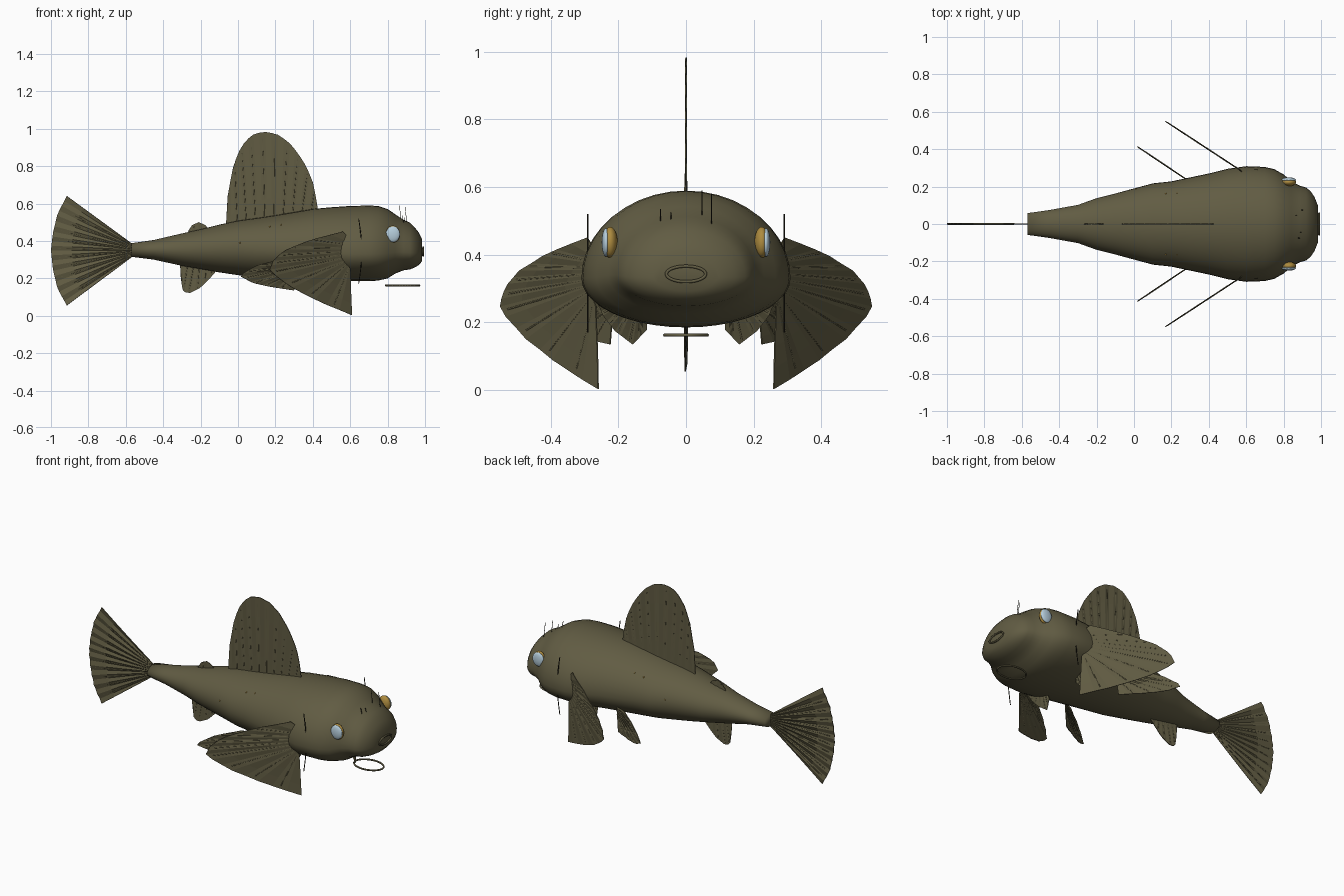
import bpy, bmesh, math
from mathutils import Vector

if "Cube" in bpy.data.objects:
    bpy.data.objects.remove(bpy.data.objects["Cube"])


def material(name, rgb):
    m = bpy.data.materials.new(name)
    m.diffuse_color = (*rgb, 1)
    m.use_nodes = True
    m.node_tree.nodes["Principled BSDF"].inputs["Base Color"].default_value = m.diffuse_color
    return m


OLIVE = material("olive skin", (0.120, 0.107, 0.056))
DARK = material("dark lines", (0.017, 0.015, 0.009))
GOLD = material("gold iris", (0.42, 0.26, 0.05))
BLUE = material("pale blue lens", (0.47, 0.62, 0.72))


def mesh_object(name, bm, mat, smooth=True):
    bmesh.ops.recalc_face_normals(bm, faces=bm.faces)
    for f in bm.faces:
        f.smooth = smooth
    me = bpy.data.meshes.new(name)
    bm.to_mesh(me)
    bm.free()
    me.materials.append(mat)
    ob = bpy.data.objects.new(name, me)
    bpy.context.collection.objects.link(ob)
    return ob


def tubes(name, paths, radius, mat, cyclic=False):
    cu = bpy.data.curves.new(name, 'CURVE')
    cu.dimensions = '3D'
    cu.bevel_depth = radius
    cu.bevel_resolution = 1
    cu.use_fill_caps = True
    for path in paths:
        sp = cu.splines.new('POLY')
        sp.points.add(len(path) - 1)
        for p, co in zip(sp.points, path):
            p.co = (*co, 1)
        sp.use_cyclic_u = cyclic
    cu.materials.append(mat)
    ob = bpy.data.objects.new(name, cu)
    bpy.context.collection.objects.link(ob)


def sample(pts, t):
    f = t * (len(pts) - 1)
    i = min(int(f), len(pts) - 2)
    return Vector(pts[i]).lerp(Vector(pts[i + 1]), f - i)


# Fin: pleated strip between a base line and an outer edge, with fine raised rays
def fin(name, base, edge, place, rays=9, pleat=0.002):
    n = rays * 2
    bm = bmesh.new()
    rows = []
    for i in range(n + 1):
        a, b = sample(base, i / n), sample(edge, i / n)
        off = pleat * (1 if i % 2 else -1)
        rows.append([bm.verts.new(place(*a.lerp(b, k / 4), off * math.sin(math.pi * k / 5)))
                     for k in range(5)])
    for r, q in zip(rows, rows[1:]):
        for k in range(4):
            bm.faces.new((r[k], r[k + 1], q[k + 1], q[k]))
    ob = mesh_object(name, bm, OLIVE, False)
    mod = ob.modifiers.new("thickness", 'SOLIDIFY')
    mod.thickness = 0.004
    mod.offset = 0
    paths = []
    for i in range(1, rays):
        t = (2 * i + 0.5) / n
        a, b = sample(base, t), sample(edge, t)
        paths.append([place(*a, 0), place(*a.lerp(b, 0.93), 0)])
    tubes(name + "_rays", paths, 0.003, OLIVE)


# Body stations: x, half width, bottom z, top z
BODY = [(-0.57, .058, .315, .388), (-0.45, .075, .30, .405), (-0.3, .102, .267, .44),
        (-0.2, .138, .25, .462), (-0.1, .163, .232, .487), (0, .19, .217, .508),
        (0.1, .217, .205, .522), (0.2, .228, .197, .537), (0.4, .27, .189, .571),
        (0.5, .295, .187, .58), (0.6, .309, .185, .587), (0.7, .305, .185, .589),
        (0.75, .293, .188, .587), (0.8, .265, .2, .57), (0.84, .23, .225, .543),
        (0.885, .205, .243, .513), (0.92, .195, .248, .497), (0.945, .175, .258, .472),
        (0.965, .145, .27, .447), (0.985, .095, .292, .408)]


def centre(x, lo, hi):
    return lo + (hi - lo) * (0.5 if x < 0 else 0.5 - 0.14 * min(x / 0.6, 1))


def side_y(x, z):
    i = max(k for k in range(len(BODY) - 1) if BODY[k][0] <= x)
    t = (x - BODY[i][0]) / (BODY[i + 1][0] - BODY[i][0])
    w, lo, hi = [a + (b - a) * t for a, b in zip(BODY[i][1:], BODY[i + 1][1:])]
    c = centre(x, lo, hi)
    h = hi - c if z > c else c - lo
    return w * math.sqrt(max(0, 1 - ((z - c) / h) ** 2))


SIDES = 40
bm = bmesh.new()
rings = []
for x, w, lo, hi in BODY:
    c = centre(x, lo, hi)
    ring = []
    for k in range(SIDES):
        a = 2 * math.pi * k / SIDES
        s = math.sin(a)
        ring.append(bm.verts.new((x, w * math.cos(a), c + s * (hi - c if s > 0 else c - lo))))
    rings.append(ring)
for r, q in zip(rings, rings[1:]):
    for k in range(SIDES):
        j = (k + 1) % SIDES
        bm.faces.new((r[k], r[j], q[j], q[k]))
bm.faces.new(rings[0])
bm.faces.new(rings[-1])
mesh_object("body", bm, OLIVE)

# Fins on the centre plane
mid = lambda x, z, o: Vector((x, o, z))
fin("dorsal_fin", [(-.065, .47), (.425, .55)],
    [(-.055, .64), (-.03, .78), (0, .87), (.04, .935), (.09, .975), (.15, .983), (.21, .97),
     (.27, .93), (.32, .87), (.37, .79), (.405, .70), (.425, .58)], mid, 10, 0.0015)
fin("rear_dorsal_fin", [(-.27, .42), (-.15, .45)],
    [(-.265, .455), (-.245, .485), (-.21, .5), (-.175, .485), (-.15, .455)], mid, 4, 0.0015)
fin("anal_fin", [(-.31, .28), (-.12, .235)],
    [(-.305, .20), (-.295, .13), (-.26, .12), (-.2, .15), (-.15, .2), (-.12, .235)], mid, 6, 0.0015)
fin("tail_fin", [(-.56, .38), (-.56, .32)],
    [(-.915, .64), (-.965, .545), (-.99, .44), (-1, .35), (-.99, .25), (-.965, .145),
     (-.915, .055)], mid, 11, 0.004)

for s, side in ((-1, "right"), (1, "left")):
    # Paired fins swept outwards and back
    fin(side + "_pectoral_fin", [(.61, .40), (.56, .32), (.60, .25)],
        [(.56, .45), (.385, .405), (.25, .35), (.19, .30), (.166, .24), (.28, .155),
         (.435, .075), (.61, .003)],
        lambda x, z, o: Vector((x + o * .6, s * (.26 + (.61 - x) * .655 + o * .8), z)), 9)
    fin(side + "_pelvic_fin", [(.31, .28), (.31, .23)],
        [(.22, .30), (.1, .27), (.006, .215), (.08, .175), (.17, .155), (.30, .135)],
        lambda x, z, o: Vector((x + o * .6, s * (.235 + (.285 - x) * .67 + o * .8), z)), 7)
    fin(side + "_belly_fin", [(.20, .27), (.12, .24)],
        [(.262, .26), (.245, .22), (.21, .175), (.157, .135), (.115, .18)],
        lambda y, z, o: Vector((.52 + (z - .2) * .4 + o, s * y, z)), 6)

    # Eye: gold ball with a pale lens on the outside
    for part, mat, y, size in (("iris", GOLD, .224, (.038, .022, .046)),
                               ("lens", BLUE, .236, (.038, .013, .042))):
        bm = bmesh.new()
        bmesh.ops.create_uvsphere(bm, u_segments=24, v_segments=14, radius=1)
        bmesh.ops.scale(bm, vec=size, verts=bm.verts)
        bmesh.ops.translate(bm, vec=(.828, s * y, .436), verts=bm.verts)
        mesh_object(f"{side}_eye_{part}", bm, mat)

    # Gill slit
    tubes(side + "_gill_line",
          [[(.645 + .017 * math.sin(math.pi * k / 10), s * .29, .52 - .035 * k)
            for k in range(11)]], .0025, DARK)

    # Gold flecks on the flank, almost flush with the skin
    bm = bmesh.new()
    for x, z in ((.01, .39), (.17, .475), (.23, .485)):
        r = bmesh.ops.create_icosphere(bm, subdivisions=1, radius=.005)
        bmesh.ops.translate(bm, vec=(x, s * (side_y(x, z) - .002), z), verts=r["verts"])
    mesh_object(side + "_flecks", bm, GOLD)

# Mouth ring and loop below the chin
turn = [2 * math.pi * k / 40 for k in range(40)]
tubes("mouth_ring", [[(.99, .058 * math.cos(a), .343 + .023 * math.sin(a)) for a in turn]],
      .005, OLIVE, True)
tubes("chin_loop", [[(.88 + .09 * math.cos(a), .063 * math.sin(a), .162) for a in turn]],
      .005, OLIVE, True)

# Fine bristles on the head
tubes("head_bristles", [[(x, y, .48), (x - .012, y, top)] for x, y, top in
                        ((.875, .047, .59), (.905, .075, .58), (.9, -.045, .525),
                         (.89, -.075, .535))], .0015, DARK)
